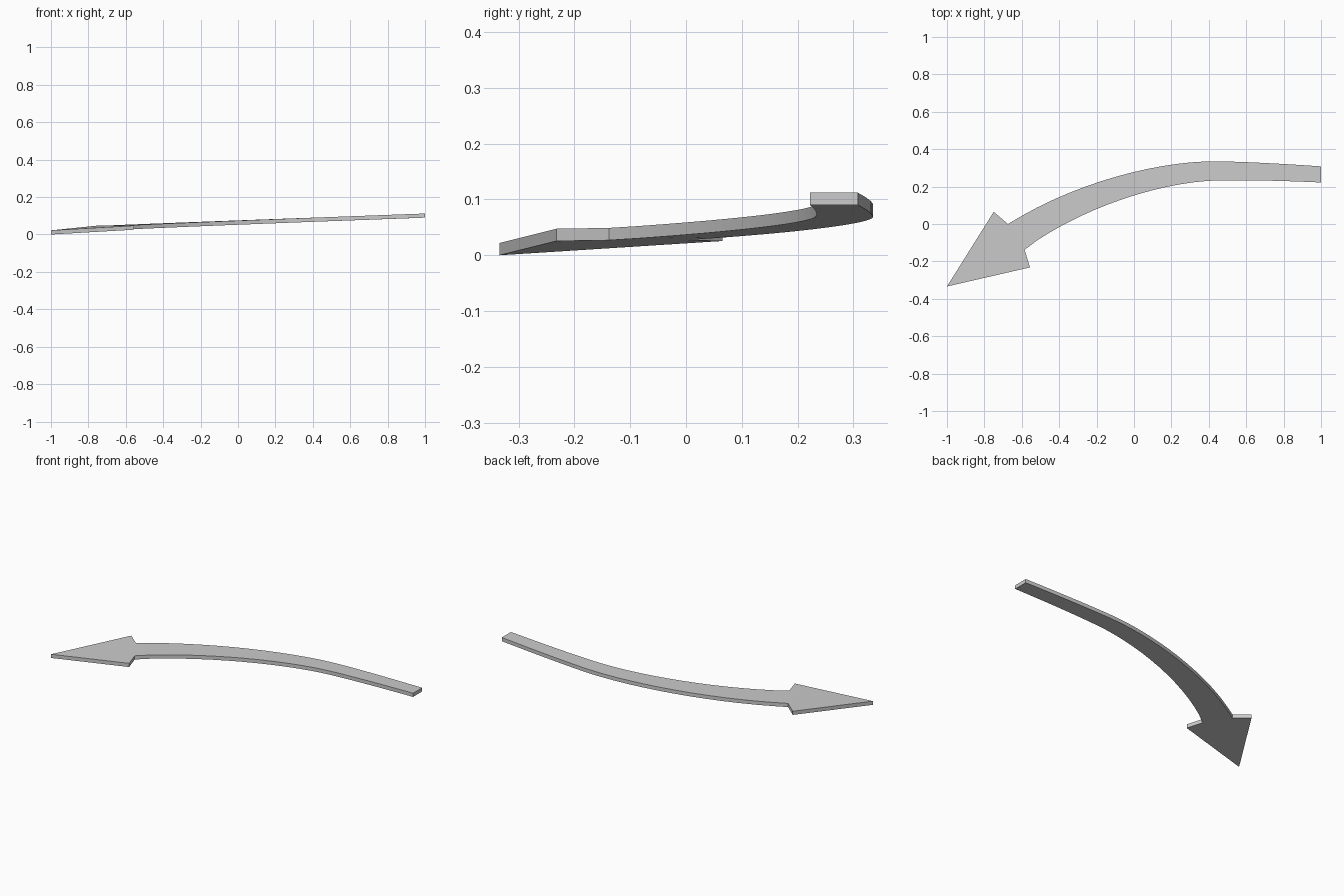
import bpy, bmesh, math
from mathutils import Vector
from mathutils.geometry import interpolate_bezier

if "Cube" in bpy.data.objects:
    bpy.data.objects.remove(bpy.data.objects["Cube"])

THICK = 0.022
Z_NECK, Z_TAIL = 0.027, 0.09

# Shaft centreline: a bend from the neck, then a nearly straight tail
bend = interpolate_bezier(Vector((-0.63, -0.068)), Vector((-0.30, 0.158)),
                          Vector((0.15, 0.284)), Vector((0.45, 0.284)), 15)
tail = interpolate_bezier(Vector((0.45, 0.284)), Vector((0.63, 0.284)),
                          Vector((0.82, 0.275)), Vector((1.0, 0.265)), 8)
path = [Vector(p[:2]) for p in bend + tail[1:]]

dist = [0.0]
for a, b in zip(path, path[1:]):
    dist.append(dist[-1] + (b - a).length)

# Left and right shaft edges, tapering and rising toward the tail
left, right = [], []
last = len(path) - 1
for i, p in enumerate(path):
    f = dist[i] / dist[-1]
    t = (path[min(i + 1, last)] - path[max(i - 1, 0)]).normalized()
    n = Vector((0, 1)) if i == last else Vector((-t.y, t.x))
    half = (0.16 - 0.11 * f + 0.036 * f * f) / 2
    z = Z_NECK + (Z_TAIL - Z_NECK) * f
    left.append((*(p + n * half), z))
    right.append((*(p - n * half), z))
left[0], right[0] = (-0.674, 0.0, Z_NECK), (-0.585, -0.138, Z_NECK)

# Underside surface: shaft strip plus barbed head
bm = bmesh.new()
L = [bm.verts.new(c) for c in left]
R = [bm.verts.new(c) for c in right]
for i in range(last):
    bm.faces.new((R[i], R[i + 1], L[i + 1], L[i]))
tip = bm.verts.new((-1.0, -0.334, 0.0))
barb_l = bm.verts.new((-0.75, 0.065, 0.0255))
barb_r = bm.verts.new((-0.556, -0.232, 0.0255))
bm.faces.new((barb_r, R[0], L[0], barb_l))
bm.faces.new((tip, barb_r, barb_l))

# Thicken straight up
ext = bmesh.ops.extrude_face_region(bm, geom=bm.faces[:], use_keep_orig=True)
top = [v for v in ext["geom"] if isinstance(v, bmesh.types.BMVert)]
bmesh.ops.translate(bm, verts=top, vec=(0, 0, THICK))
bmesh.ops.recalc_face_normals(bm, faces=bm.faces[:])

mesh = bpy.data.meshes.new("curved_arrow")
bm.to_mesh(mesh)
bm.free()
arrow = bpy.data.objects.new("curved_arrow", mesh)
bpy.context.collection.objects.link(arrow)
bpy.context.view_layer.objects.active = arrow
arrow.select_set(True)
bpy.ops.object.shade_smooth_by_angle(angle=math.radians(30))
